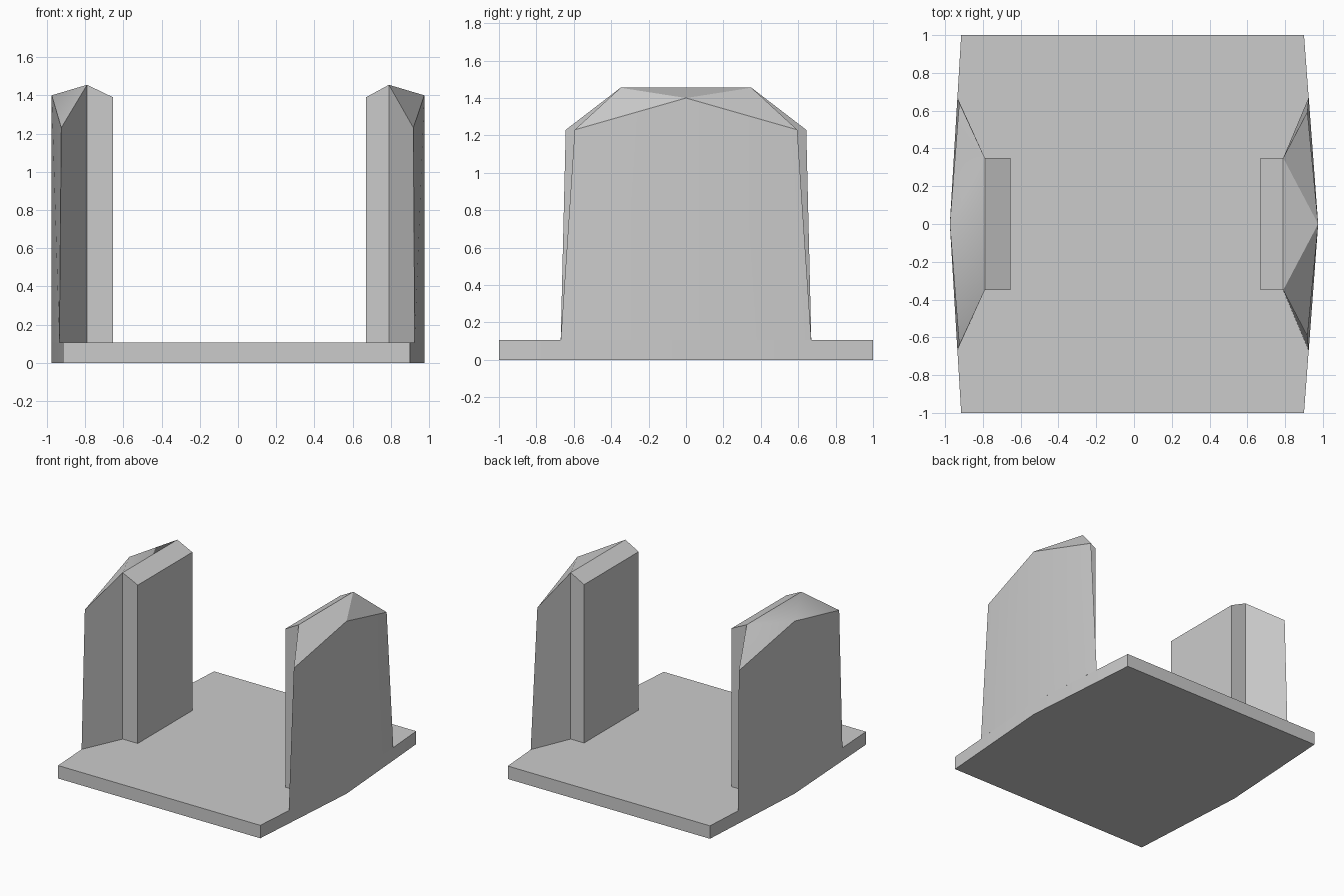
import bpy, bmesh, math

cube = bpy.data.objects.get("Cube")
if cube:
    bpy.data.objects.remove(cube, do_unlink=True)

grey = bpy.data.materials.new("plain_grey")
grey.use_nodes = True
grey.diffuse_color = (0.6, 0.6, 0.6, 1)
grey.node_tree.nodes["Principled BSDF"].inputs["Base Color"].default_value = (0.6, 0.6, 0.6, 1)

DECK = 0.105   # thickness of the base plate


def prism(name, lower, upper, top_faces):
    """Walls between two matching rings, with a flat floor and a faceted top."""
    bm = bmesh.new()
    a = [bm.verts.new(p) for p in lower]
    b = [bm.verts.new(p) for p in upper]
    n = len(a)
    bm.faces.new(a)
    for i in range(n):
        j = (i + 1) % n
        bm.faces.new((a[i], a[j], b[j], b[i]))
    for f in top_faces:
        bm.faces.new([b[i] for i in f])
    bmesh.ops.recalc_face_normals(bm, faces=bm.faces)
    mesh = bpy.data.meshes.new(name)
    bm.to_mesh(mesh)
    bm.free()
    mesh.materials.append(grey)
    ob = bpy.data.objects.new(name, mesh)
    bpy.context.collection.objects.link(ob)
    bpy.ops.object.select_all(action='DESELECT')
    ob.select_set(True)
    bpy.context.view_layer.objects.active = ob
    bpy.ops.object.shade_smooth_by_angle(angle=math.radians(30))
    return ob


# Base plate: six-sided, slightly pointed at both sides
plan = [(0.90, -1), (0.975, 0), (0.90, 1), (-0.915, 1), (-0.975, 0), (-0.915, -1)]
prism("base_plate", [(x, y, 0) for x, y in plan], [(x, y, DECK) for x, y in plan], [range(6)])


# Uprights: pointed outer wall, slanted flanks and an inner block
def upright(name, side, block_x, foot_x, head_x, head_y):
    def ring(edge_x, edge_y, heights):
        half = [(edge_x, edge_y), (0.79, 0.35), (block_x, 0.35)]
        pts = [(0.975, 0)] + half + [(x, -y) for x, y in reversed(half)]
        order = [0, 1, 2, 3, 3, 2, 1]
        return [(side * x, y, heights[k]) for (x, y), k in zip(pts, order)]

    prism(name, ring(foot_x, 0.67, [DECK] * 4),
          ring(head_x, head_y, [1.40, 1.23, 1.455, 1.39]),
          [(2, 3, 4, 5), (0, 2, 5), (0, 1, 2), (0, 5, 6)])


upright("left_upright", 1, 0.67, 0.925, 0.918, 0.595)
upright("right_upright", -1, 0.655, 0.935, 0.925, 0.643)
